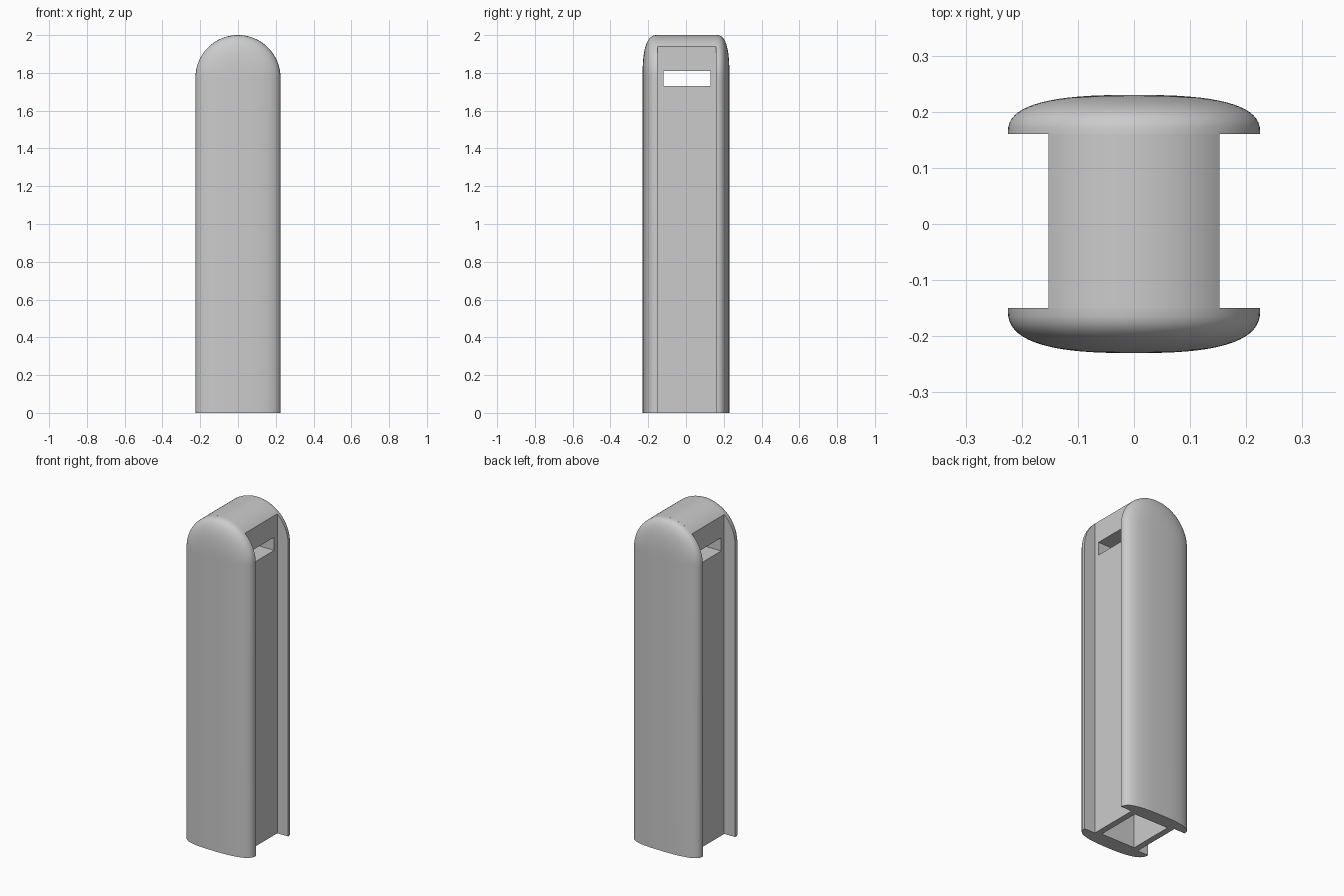
import bpy, bmesh, math

cube = bpy.data.objects.get("Cube")
if cube:
    bpy.data.objects.remove(cube, do_unlink=True)

R = 0.225            # half width and dome radius
DOME_Z = 2.0 - R     # height where the dome starts
WEB_X = 0.152        # half width of the central web

grey = bpy.data.materials.new("plain grey")
grey.use_nodes = True
grey.diffuse_color = (0.6, 0.6, 0.6, 1)
grey.node_tree.nodes["Principled BSDF"].inputs["Base Color"].default_value = (0.6, 0.6, 0.6, 1)


def arch(r, start=0.0, steps=48):
    """Domed outline in x and z, open angle trimmed at both sides."""
    angles = [start + (math.pi - 2 * start) * i / steps for i in range(steps + 1)]
    pts = [(r * math.cos(a), DOME_Z + r * math.sin(a)) for a in angles]
    return [(pts[0][0], 0)] + pts + [(pts[-1][0], 0)]


def loft(name, rings):
    """Join outlines given as (y, points) into a closed solid."""
    bm = bmesh.new()
    loops = [[bm.verts.new((x, y, z)) for x, z in pts] for y, pts in rings]
    for a, b in zip(loops, loops[1:]):
        for i in range(len(a)):
            j = (i + 1) % len(a)
            bm.faces.new((a[i], a[j], b[j], b[i]))
    bm.faces.new(loops[0])
    bm.faces.new(loops[-1])
    bmesh.ops.recalc_face_normals(bm, faces=bm.faces)
    mesh = bpy.data.meshes.new(name)
    bm.to_mesh(mesh)
    bm.free()
    mesh.materials.append(grey)
    obj = bpy.data.objects.new(name, mesh)
    bpy.context.collection.objects.link(obj)
    return obj


def shade(obj):
    bpy.ops.object.select_all(action='DESELECT')
    obj.select_set(True)
    bpy.context.view_layer.objects.active = obj
    bpy.ops.object.shade_smooth_by_angle(angle=math.radians(35))


def cut_box(obj, name, low, high):
    """Subtract a box spanning two corners."""
    bpy.ops.mesh.primitive_cube_add(size=1, location=[(a + b) / 2 for a, b in zip(low, high)])
    cutter = bpy.context.object
    cutter.name = name
    cutter.scale = [b - a for a, b in zip(low, high)]
    cutter.hide_render = True
    bpy.context.view_layer.update()
    mod = obj.modifiers.new(name, 'BOOLEAN')
    mod.operation = 'DIFFERENCE'
    mod.solver = 'EXACT'
    mod.object = cutter
    bpy.context.view_layer.objects.active = obj
    bpy.ops.object.modifier_apply(modifier=mod.name)
    bpy.data.objects.remove(cutter, do_unlink=True)


# Front and back shells with softly bulged faces
def shell(name, y_in, y_out, power=2.7, steps=16):
    rings = []
    for i in range(steps + 1):
        t = math.pi / 2 * i / steps * 0.97
        r = R * math.cos(t) ** (2 / power)
        y = y_in + (y_out - y_in) * math.sin(t) ** (2 / power)
        rings.append((y, arch(r)))
    shade(loft(name, rings))


shell("front_shell", -0.15, -0.23)
shell("back_shell", 0.16, 0.23)

# Central web with a cross slot and a hollow opened at the base
web_outline = arch(R, math.acos(WEB_X / R))
web = loft("central_web", [(-0.15, web_outline), (0.16, web_outline)])
cut_box(web, "slot_cutter", (-0.3, -0.12, 1.73), (0.3, 0.13, 1.81))
cut_box(web, "hollow_cutter", (-0.115, -0.135, -0.1), (0.115, 0.145, 1.65))
shade(web)
